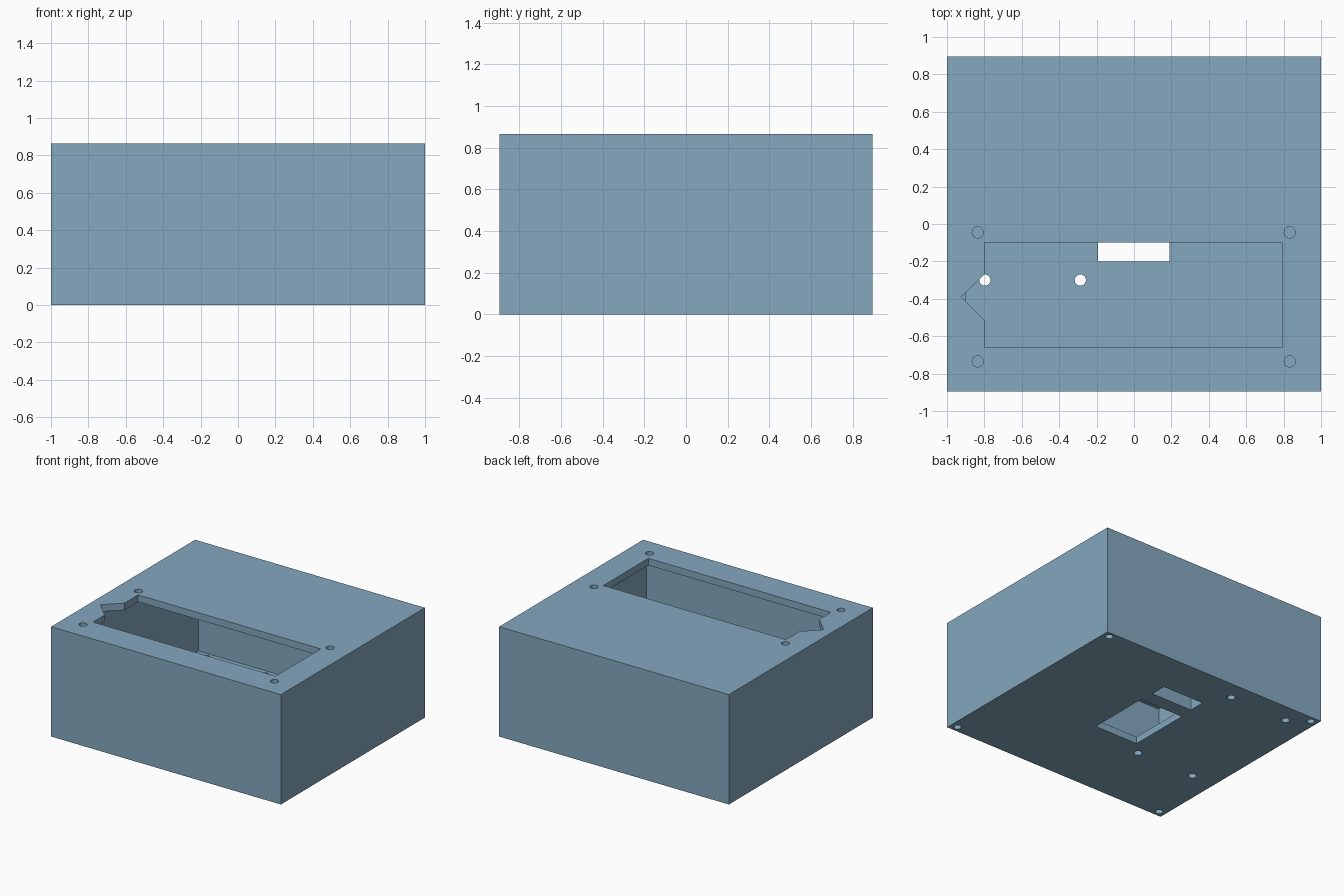
import bpy, bmesh, math

if "Cube" in bpy.data.objects:
    bpy.data.objects.remove(bpy.data.objects["Cube"])

# Dimensions
HX, HY, H = 1.0, 0.895, 0.865      # outer half sizes and height
WALL, PLATE = 0.10, 0.055          # side walls, lid and floor thickness
HOLE_R = 0.03

blue = bpy.data.materials.new("slate_blue")
blue.diffuse_color = (0.231, 0.392, 0.52, 1.0)
blue.use_nodes = True
blue.node_tree.nodes["Principled BSDF"].inputs["Base Color"].default_value = blue.diffuse_color


def prism(name, outline, z0, z1):
    """Extrude a flat outline (counter-clockwise) from z0 to z1."""
    bm = bmesh.new()
    base = bm.faces.new([bm.verts.new((x, y, z0)) for x, y in outline])
    top = bmesh.ops.extrude_face_region(bm, geom=[base])["geom"]
    bmesh.ops.translate(bm, vec=(0, 0, z1 - z0),
                        verts=[v for v in top if isinstance(v, bmesh.types.BMVert)])
    bmesh.ops.recalc_face_normals(bm, faces=bm.faces)
    mesh = bpy.data.meshes.new(name)
    bm.to_mesh(mesh)
    bm.free()
    mesh.materials.append(blue)
    obj = bpy.data.objects.new(name, mesh)
    bpy.context.collection.objects.link(obj)
    return obj


def rect(x0, x1, y0, y1):
    return [(x0, y0), (x1, y0), (x1, y1), (x0, y1)]


def circle(cx, cy, r=HOLE_R, n=32):
    return [(cx + r * math.cos(2 * math.pi * i / n),
             cy + r * math.sin(2 * math.pi * i / n)) for i in range(n)]


def cut(target, outline, z0, z1):
    """Subtract a prism from the target and remove the cutter."""
    cutter = prism("cutter", outline, z0, z1)
    cutter.hide_render = True
    mod = target.modifiers.new("cut", 'BOOLEAN')
    mod.operation = 'DIFFERENCE'
    mod.solver = 'EXACT'
    mod.object = cutter
    bpy.context.view_layer.objects.active = target
    bpy.ops.object.modifier_apply(modifier=mod.name)
    bpy.data.objects.remove(cutter)


# Hollow enclosure
case = prism("enclosure", rect(-HX, HX, -HY, HY), 0, H)
cut(case, rect(-HX + WALL, HX - WALL, -HY + WALL, HY - WALL), PLATE, H - PLATE)

# Display window in the lid with a pointed notch on its left side
window = [(-0.80, -0.66), (0.79, -0.66), (0.79, -0.10), (-0.80, -0.10),
          (-0.80, -0.27), (-0.925, -0.39), (-0.80, -0.515)]
cut(case, window, H - PLATE - 0.001, H + 0.1)

# Display screw holes in the lid
for x in (-0.835, 0.833):
    for y in (-0.735, -0.045):
        cut(case, circle(x, y), H - PLATE - 0.02, H + 0.1)

# Board mounting holes through the floor
for x in (-0.797, -0.287):
    for y in (-0.30, 0.742):
        cut(case, circle(x, y), -0.1, PLATE + 0.02)

# Blind screw holes under the wall corners
for x in (-0.945, 0.945):
    for y in (-0.848, 0.848):
        cut(case, circle(x, y, 0.028), -0.1, 0.2)

# Floor openings: large access hatch and small slot
cut(case, rect(-0.192, 0.19, -0.20, 0.305), -0.1, PLATE + 0.02)
slot = rect(-0.18, 0.18, 0.42, 0.55)
cut(case, slot, -0.1, PLATE + 0.02)

# Low collar around the slot, inside the enclosure
collar = prism("slot_collar", rect(-0.22, 0.22, 0.38, 0.59), PLATE - 0.01, 0.15)
cut(collar, slot, -0.1, 0.3)
